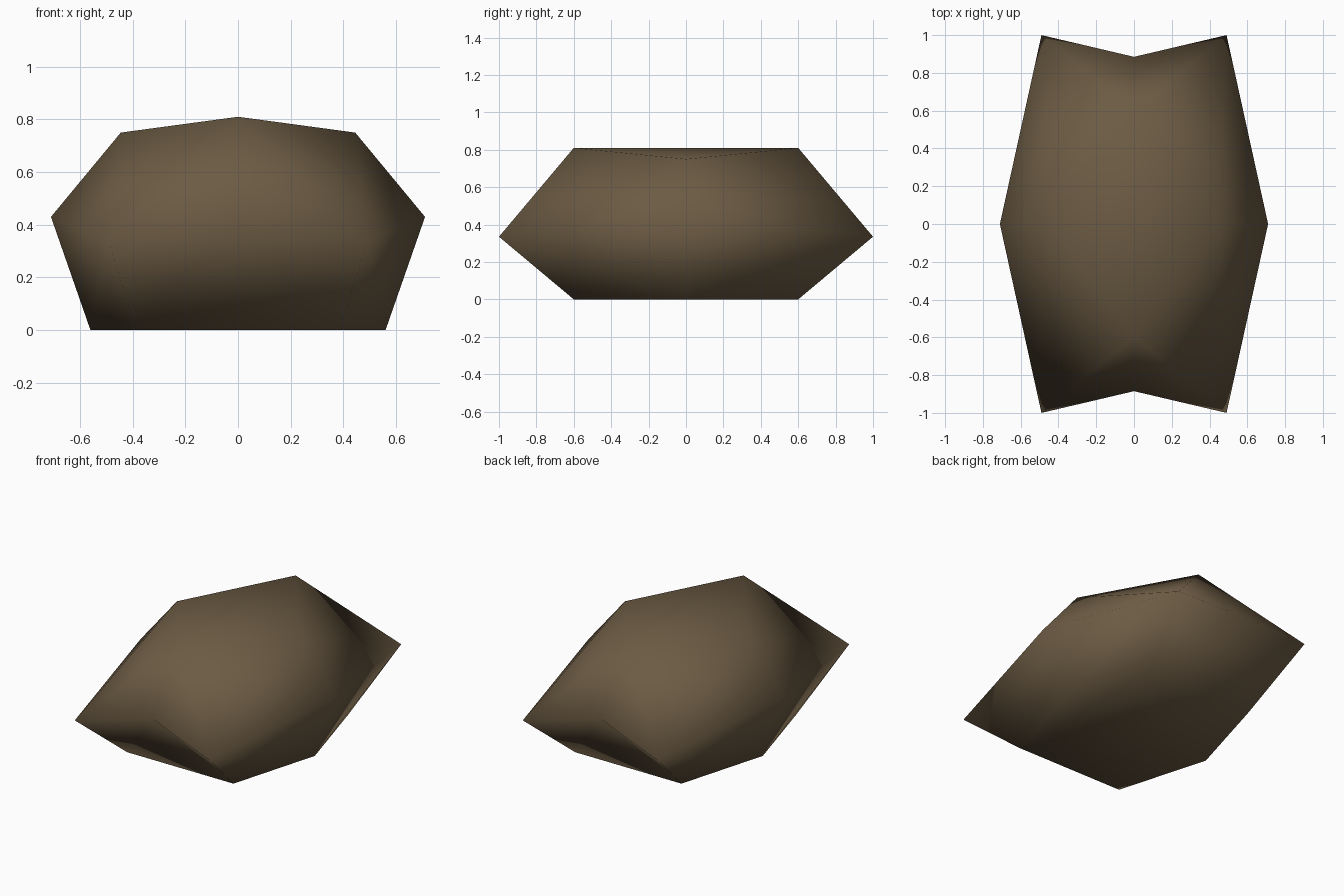
import bpy
import bmesh

cube = bpy.data.objects.get("Cube")
if cube:
    bpy.data.objects.remove(cube, do_unlink=True)

# Key points of one quarter of the rock; the others are reflections
POINTS = {
    "ridge": (0, 0.6, 0.81),
    "shoulder": (0.445, 0, 0.75),
    "waist": (0.71, 0, 0.43),
    "tip": (0.49, 1, 0.335),
    "notch": (0, 0.885, 0.43),
    "foot": (0.387, 0.6, 0),
    "heel": (0.56, 0, 0),
}

bm = bmesh.new()
cache = {}


def corner(name, sx, sy):
    """Reflected key point, shared between quarters on the centre planes."""
    x, y, z = POINTS[name]
    key = (x * sx + 0.0, y * sy + 0.0, z)
    if key not in cache:
        cache[key] = bm.verts.new(key)
    return cache[key]


def facet(*corners):
    bm.faces.new([corner(*c) for c in corners])


# Side facets, repeated in all four quarters
QUARTER = [
    ("ridge", "shoulder", "tip"),
    ("shoulder", "waist", "tip"),
    ("ridge", "tip", "notch"),
    ("waist", "heel", "tip"),
    ("heel", "foot", "tip"),
    ("notch", "tip", "foot"),
]
for sx in (1, -1):
    for sy in (1, -1):
        for names in QUARTER:
            facet(*[(n, sx, sy) for n in names])

# Facets that span a centre plane
for s in (1, -1):
    facet(("ridge", 1, 1), ("ridge", 1, -1), ("shoulder", s, 1))
    facet(("notch", 1, s), ("foot", 1, s), ("foot", -1, s))

# Flat underside
facet(("heel", 1, 1), ("foot", 1, 1), ("foot", -1, 1),
      ("heel", -1, 1), ("foot", -1, -1), ("foot", 1, -1))

bmesh.ops.recalc_face_normals(bm, faces=bm.faces)
for face in bm.faces:
    face.smooth = True

mesh = bpy.data.meshes.new("rock")
bm.to_mesh(mesh)
bm.free()
rock = bpy.data.objects.new("rock", mesh)
bpy.context.collection.objects.link(rock)

# Single earthy colour
brown = bpy.data.materials.new("earth_brown")
brown.use_nodes = True
colour = (0.15, 0.105, 0.057, 1)
brown.diffuse_color = colour
brown.node_tree.nodes["Principled BSDF"].inputs["Base Color"].default_value = colour
mesh.materials.append(brown)
